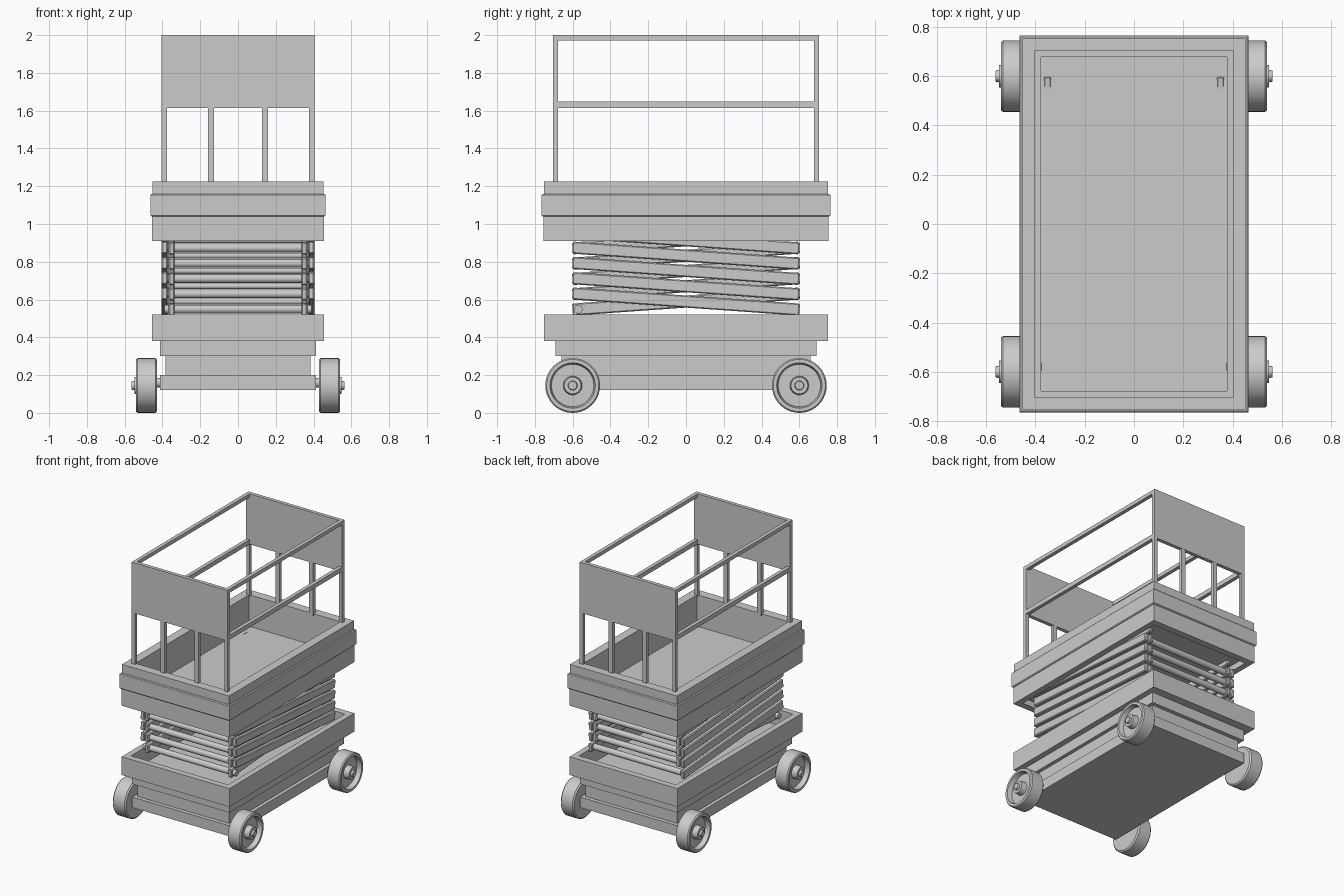
import bpy, bmesh, math
from mathutils import Matrix, Vector

if "Cube" in bpy.data.objects:
    bpy.data.objects.remove(bpy.data.objects["Cube"])


def finish(name, bm, smooth=False):
    bmesh.ops.recalc_face_normals(bm, faces=bm.faces)
    me = bpy.data.meshes.new(name)
    bm.to_mesh(me)
    bm.free()
    ob = bpy.data.objects.new(name, me)
    bpy.context.collection.objects.link(ob)
    if smooth:
        bpy.context.view_layer.objects.active = ob
        ob.select_set(True)
        bpy.ops.object.shade_smooth_by_angle(angle=math.radians(35))
        ob.select_set(False)
    return ob


def box(name, center, size, rot_x=0.0, bevel=0.0):
    bm = bmesh.new()
    bmesh.ops.create_cube(bm, size=1)
    bmesh.ops.scale(bm, vec=Vector(size), verts=bm.verts)
    if bevel:
        bmesh.ops.bevel(bm, geom=bm.edges[:], offset=bevel, segments=1, affect='EDGES')
    bmesh.ops.transform(bm, matrix=Matrix.Translation(center) @ Matrix.Rotation(rot_x, 4, 'X'), verts=bm.verts)
    return finish(name, bm)


def rect_loft(name, levels):
    """Closed skin through rectangles (half x, half y, z), capped at both ends."""
    bm = bmesh.new()
    loops = [[bm.verts.new((sx * hx, sy * hy, z)) for sx, sy in ((-1, -1), (1, -1), (1, 1), (-1, 1))]
             for hx, hy, z in levels]
    for a, b in zip(loops, loops[1:]):
        for i in range(4):
            j = (i + 1) % 4
            bm.faces.new((a[i], a[j], b[j], b[i]))
    bm.faces.new(loops[0])
    bm.faces.new(loops[-1])
    return finish(name, bm)


def revolve_x(name, profile, center, side=1, n=40):
    """Lathe an (x, radius) profile around the x axis; the end points lie on the axis."""
    bm = bmesh.new()
    verts = [bm.verts.new((x, 0, r)) for x, r in profile]
    edges = [bm.edges.new(p) for p in zip(verts, verts[1:])]
    bmesh.ops.spin(bm, geom=verts + edges, cent=(0, 0, 0), axis=(1, 0, 0),
                   angle=2 * math.pi, steps=n)
    bmesh.ops.remove_doubles(bm, verts=bm.verts, dist=1e-5)
    for v in bm.verts:
        v.co = Vector((v.co.x * side, v.co.y, v.co.z)) + Vector(center)
    return finish(name, bm, True)


# chassis with stepped sides and open tray on top
rect_loft("chassis_tray", [
    (0.412, 0.69, 0.12), (0.412, 0.69, 0.20), (0.385, 0.66, 0.20), (0.385, 0.66, 0.30),
    (0.412, 0.69, 0.30), (0.412, 0.69, 0.38), (0.455, 0.753, 0.38), (0.455, 0.753, 0.52),
    (0.41, 0.705, 0.52), (0.41, 0.705, 0.40)])

# platform tub: hollow skirt below, bumper band, rim and sunken floor
rect_loft("platform_tub", [
    (0.41, 0.705, 0.955), (0.41, 0.705, 0.91), (0.455, 0.755, 0.91), (0.455, 0.755, 1.04),
    (0.458, 0.758, 1.04), (0.464, 0.764, 1.046), (0.464, 0.764, 1.154), (0.458, 0.758, 1.16),
    (0.452, 0.753, 1.16), (0.452, 0.753, 1.225), (0.385, 0.685, 1.225), (0.385, 0.685, 0.984)])

# wheels with dished faces, hubs and axles
wheel = [(0.428, 0), (0.428, 0.135), (0.437, 0.145), (0.532, 0.145), (0.54, 0.138), (0.54, 0.12),
         (0.505, 0.112), (0.505, 0.05), (0.548, 0.045), (0.548, 0.025), (0.563, 0.022), (0.563, 0)]
for y, end in ((-0.6, "front"), (0.6, "back")):
    for s, side in ((1, "right"), (-1, "left")):
        revolve_x(f"{end}_{side}_wheel", wheel, (0, y, 0.145), s)
    revolve_x(f"{end}_axle", [(-0.44, 0), (-0.44, 0.025), (0.44, 0.025), (0.44, 0)],
              (0, y, 0.16), n=20)

# scissor stack: crossed arms on both sides, rods at every joint
step, z0, reach = 0.081, 0.549, 0.57
tilt = math.atan2(step, 2 * reach)
for k in range(5):
    zc = z0 + step * (k + 0.5)
    for s, side in ((1, "right"), (-1, "left")):
        box(f"outer_arm_{side}_{k}", (s * 0.388, 0, zc), (0.032, 1.205, 0.064), -tilt, 0.006)
        box(f"inner_arm_{side}_{k}", (s * 0.351, 0, zc), (0.032, 1.205, 0.064), tilt, 0.006)
    revolve_x(f"centre_pin_{k}", [(-0.40, 0), (-0.40, 0.015), (0.40, 0.015), (0.40, 0)],
              (0, 0, zc), n=16)
for k in range(5):
    for y in (-reach, reach):
        revolve_x(f"cross_rod_{'front' if y < 0 else 'back'}_{k}",
                  [(-0.39, 0), (-0.39, 0.023), (0.39, 0.023), (0.39, 0)],
                  (0, y, z0 + step * k), n=20)

# guard rails: posts, end panels, side rails
t = 0.028
for sy, end in ((-1, "front"), (1, "back")):
    y = sy * 0.691
    for i, x in enumerate((-0.391, -0.143, 0.143, 0.391)):
        w = t if i in (0, 3) else 0.034
        top = 1.99 if i in (0, 3) else 1.63
        box(f"{end}_post_{i}", (x, y, (1.21 + top) / 2), (w, t - 0.002, top - 1.21))
    box(f"{end}_panel", (0, y, 1.8075), (0.81, t, 0.385))
for s, side in ((1, "right"), (-1, "left")):
    box(f"{side}_top_rail", (s * 0.391, 0, 1.986), (t, 1.38, t))
    box(f"{side}_mid_rail", (s * 0.391, 0, 1.632), (t, 1.38, 0.034))
